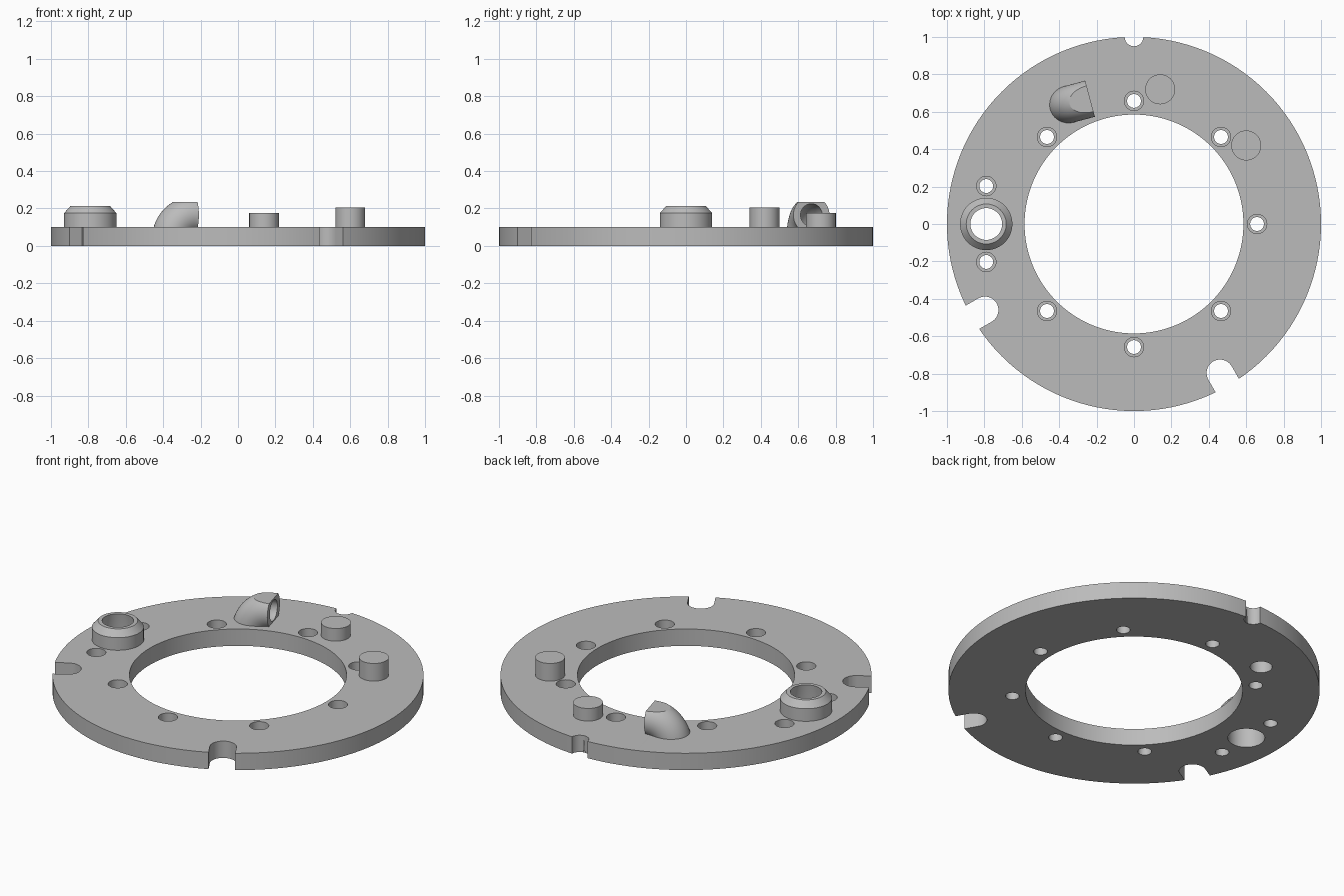
import bpy, bmesh, math
from mathutils import Vector, Matrix

cube = bpy.data.objects.get("Cube")
if cube:
    bpy.data.objects.remove(cube, do_unlink=True)

grey = bpy.data.materials.new("plain_grey")
grey.use_nodes = True
colour = (0.5, 0.5, 0.5, 1)
grey.diffuse_color = colour
for node in grey.node_tree.nodes:
    if node.type == 'BSDF_PRINCIPLED':
        node.inputs["Base Color"].default_value = colour


def loft(name, rings, looped=False):
    """Skin a list of equal rings of points; cap the ends unless looped."""
    bm = bmesh.new()
    loops = [[bm.verts.new(p) for p in ring] for ring in rings]
    n = len(loops[0])
    pairs = list(zip(loops, loops[1:]))
    if looped:
        pairs.append((loops[-1], loops[0]))
    else:
        bm.faces.new(loops[0])
        bm.faces.new(loops[-1])
    for a, b in pairs:
        for i in range(n):
            j = (i + 1) % n
            bm.faces.new((a[i], a[j], b[j], b[i]))
    bmesh.ops.recalc_face_normals(bm, faces=bm.faces)
    mesh = bpy.data.meshes.new(name)
    bm.to_mesh(mesh)
    bm.free()
    mesh.materials.append(grey)
    obj = bpy.data.objects.new(name, mesh)
    bpy.context.collection.objects.link(obj)
    return obj


def lathe(name, profile, x=0, y=0, n=48, looped=False):
    """Turn (radius, height) points about a vertical axis."""
    steps = [math.tau * i / n for i in range(n)]
    return loft(name, [[(x + r * math.cos(a), y + r * math.sin(a), z) for a in steps]
                       for r, z in profile], looped)


def box(name, size, matrix):
    sx, sy, sz = (s / 2 for s in size)
    corners = [(-sx, -sy), (sx, -sy), (sx, sy), (-sx, sy)]
    obj = loft(name, [[(x, y, z) for x, y in corners] for z in (-sz, sz)])
    obj.data.transform(matrix)
    return obj


def cut(obj, cutters):
    bpy.context.view_layer.objects.active = obj
    for cutter in cutters:
        mod = obj.modifiers.new("cut", 'BOOLEAN')
        mod.operation = 'DIFFERENCE'
        mod.solver = 'EXACT'
        mod.object = cutter
        bpy.ops.object.modifier_apply(modifier=mod.name)


def bent_tube(name, radius, bend, start, extra, place, n=40):
    """Quarter bend from vertical to local +x, ending at the local origin plane."""
    frames = [(Vector((-bend, 0, start)), 0)]
    for i in range(1, 25):
        a = math.pi / 2 * i / 24
        frames.append((Vector((-bend * math.cos(a), 0, bend * math.sin(a))), a))
    if extra:
        frames.insert(1, (Vector((-bend, 0, 0)), 0))
        frames.append((Vector((extra, 0, bend)), math.pi / 2))
    rings = []
    for c, a in frames:
        side = Vector((math.cos(a), 0, -math.sin(a)))
        rings.append([place @ (c + radius * (math.cos(t) * side + math.sin(t) * Vector((0, 1, 0))))
                      for t in (math.tau * k / n for k in range(n))])
    return loft(name, rings)


T = 0.10  # plate thickness
plate = lathe("ring_plate", [(0.585, 0), (1, 0), (1, T), (0.585, T)], n=128, looped=True)

# Raised parts
boss = lathe("bored_boss", [(0.14, 0.0), (0.14, 0.175), (0.107, 0.212)], -0.79, 0)
short_peg = lathe("short_peg", [(0.08, 0.05), (0.08, 0.175)], 0.14, 0.72)
tall_peg = lathe("tall_peg", [(0.08, 0.05), (0.08, 0.205)], 0.60, 0.42)
place = Matrix.Translation((-0.235, 0.67, 0.035)) @ Matrix.Rotation(math.radians(15), 4, 'Z')
elbow = bent_tube("elbow_spout", 0.10, 0.13, 0, 0, place)

# Counterbored screw holes
spots = [(0.658 * math.cos(math.radians(a)), 0.658 * math.sin(math.radians(a)))
         for a in (0, 45, 90, 135, 225, 270, 315)]
spots += [(-0.79, 0.203), (-0.79, -0.203)]
holes = [lathe("screw_hole_cutter", [(0.037, -0.1), (0.037, 0.05), (0.052, 0.05), (0.052, 0.2)],
               x, y, 32) for x, y in spots]

# Rim notches
notches = [lathe("round_notch_cutter", [(0.05, -0.1), (0.05, 0.2)], 0, 1, 32)]
for angle in (210, 300):
    a = math.radians(angle)
    x, y = 0.92 * math.cos(a), 0.92 * math.sin(a)
    notches.append(lathe("slot_end_cutter", [(0.072, -0.1), (0.072, 0.2)], x, y, 32))
    turn = Matrix.Rotation(a, 4, 'Z')
    notches.append(box("slot_cutter", (0.2, 0.144, 0.3),
                       turn @ Matrix.Translation((1.02, 0, 0.05))))

# Bores through the boss and the elbow
boss_bore = lathe("boss_bore_cutter", [(0.10, -0.1), (0.10, T), (0.085, 0.212), (0.085, 0.3)], -0.79, 0)
elbow_bore = bent_tube("elbow_bore_cutter", 0.06, 0.13, -0.1, 0.1, place)
top_trim = box("elbow_trim_cutter", (0.8, 0.8, 0.2), Matrix.Translation((-0.3, 0.65, 0.335)))

cut(plate, holes + notches + [boss_bore, elbow_bore])
cut(boss, [boss_bore])
cut(elbow, [elbow_bore, top_trim])
for helper in holes + notches + [boss_bore, elbow_bore, top_trim]:
    bpy.data.objects.remove(helper, do_unlink=True)

# Smooth curved walls, keep edges sharp
bpy.ops.object.select_all(action='DESELECT')
for obj in (plate, boss, short_peg, tall_peg, elbow):
    obj.select_set(True)
bpy.context.view_layer.objects.active = plate
bpy.ops.object.shade_smooth_by_angle(angle=math.radians(25))
